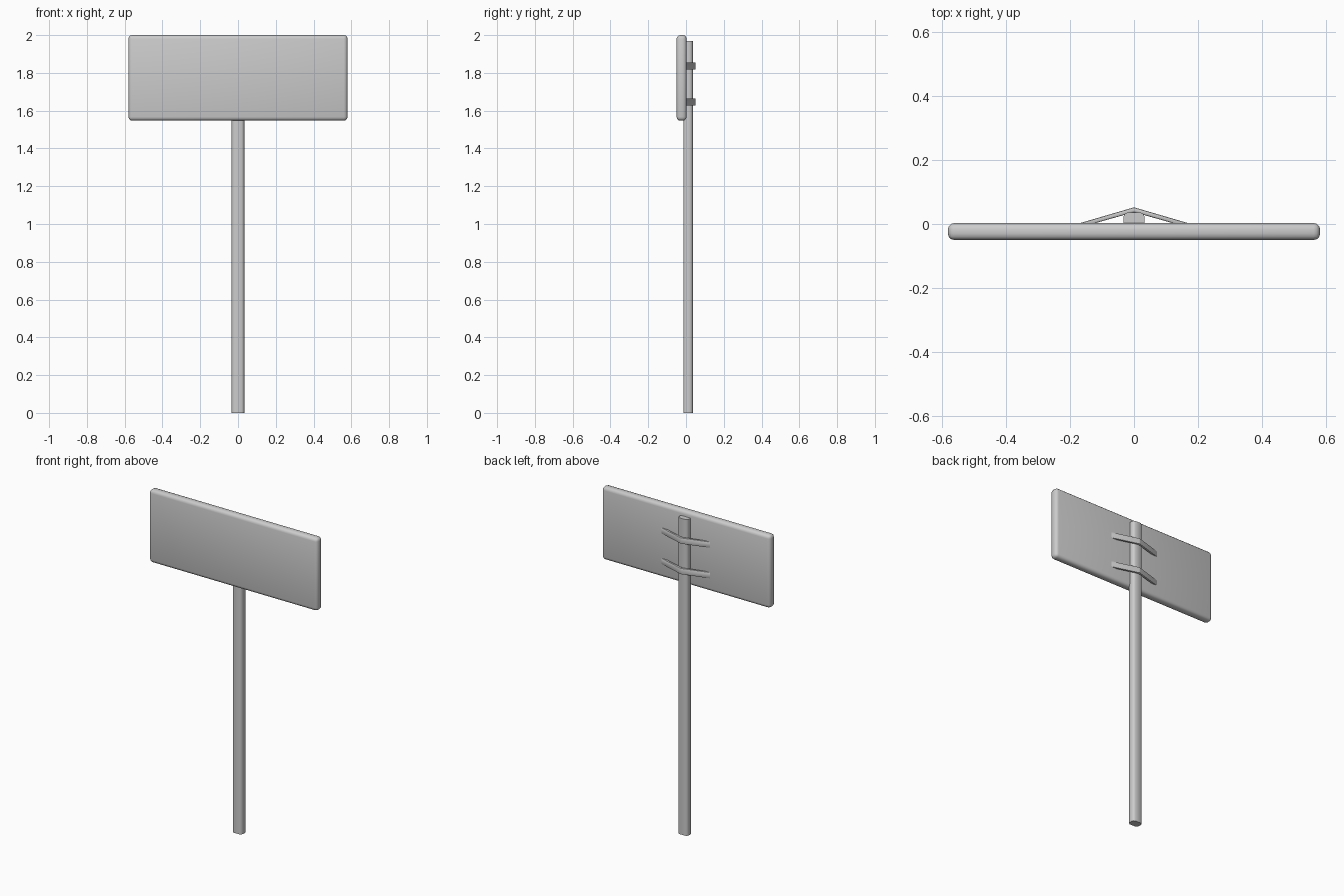
import bpy, bmesh

if "Cube" in bpy.data.objects:
    bpy.data.objects.remove(bpy.data.objects["Cube"])


def prism(name, pts, height, z, bevel=0.0, segments=2):
    """Extrude an XY outline upward from z, with optional rounded edges."""
    bm = bmesh.new()
    face = bm.faces.new([bm.verts.new((x, y, z)) for x, y in pts])
    top = bmesh.ops.extrude_face_region(bm, geom=[face])["geom"]
    verts = [v for v in top if isinstance(v, bmesh.types.BMVert)]
    bmesh.ops.translate(bm, verts=verts, vec=(0, 0, height))
    bmesh.ops.recalc_face_normals(bm, faces=bm.faces)
    if bevel:
        bmesh.ops.bevel(bm, geom=bm.edges[:], offset=bevel, segments=segments,
                        profile=0.5, affect='EDGES', clamp_overlap=True)
    mesh = bpy.data.meshes.new(name)
    bm.to_mesh(mesh)
    bm.free()
    obj = bpy.data.objects.new(name, mesh)
    bpy.context.collection.objects.link(obj)
    bpy.ops.object.select_all(action='DESELECT')
    obj.select_set(True)
    bpy.context.view_layer.objects.active = obj
    bpy.ops.object.shade_smooth_by_angle(angle=0.7)
    return obj


def mirrored(half):
    """Complete a right-half outline by mirroring it across x = 0."""
    return half + [(-x, y) for x, y in reversed(half) if x]


# Sign board with softly rounded edges
board = [(-0.58, -0.05), (0.58, -0.05), (0.58, 0.003), (-0.58, 0.003)]
prism("sign_board", board, 0.453, 1.547, 0.02, 3)

# Flattened post with rounded corners
post = mirrored([(0.02, -0.014), (0.029, -0.009), (0.0335, 0.002), (0.0335, 0.021),
                 (0.029, 0.031), (0.02, 0.036)])
prism("post", post, 1.968, 0)

# Two bent straps clamping the post to the back of the board
strap = [(0, 0.037), (0.13, 0.0), (0.178, 0.0), (0, 0.052),
         (-0.178, 0.0), (-0.13, 0.0)]
for name, z in (("lower_strap", 1.627), ("upper_strap", 1.817)):
    prism(name, strap, 0.038, z, 0.004)
